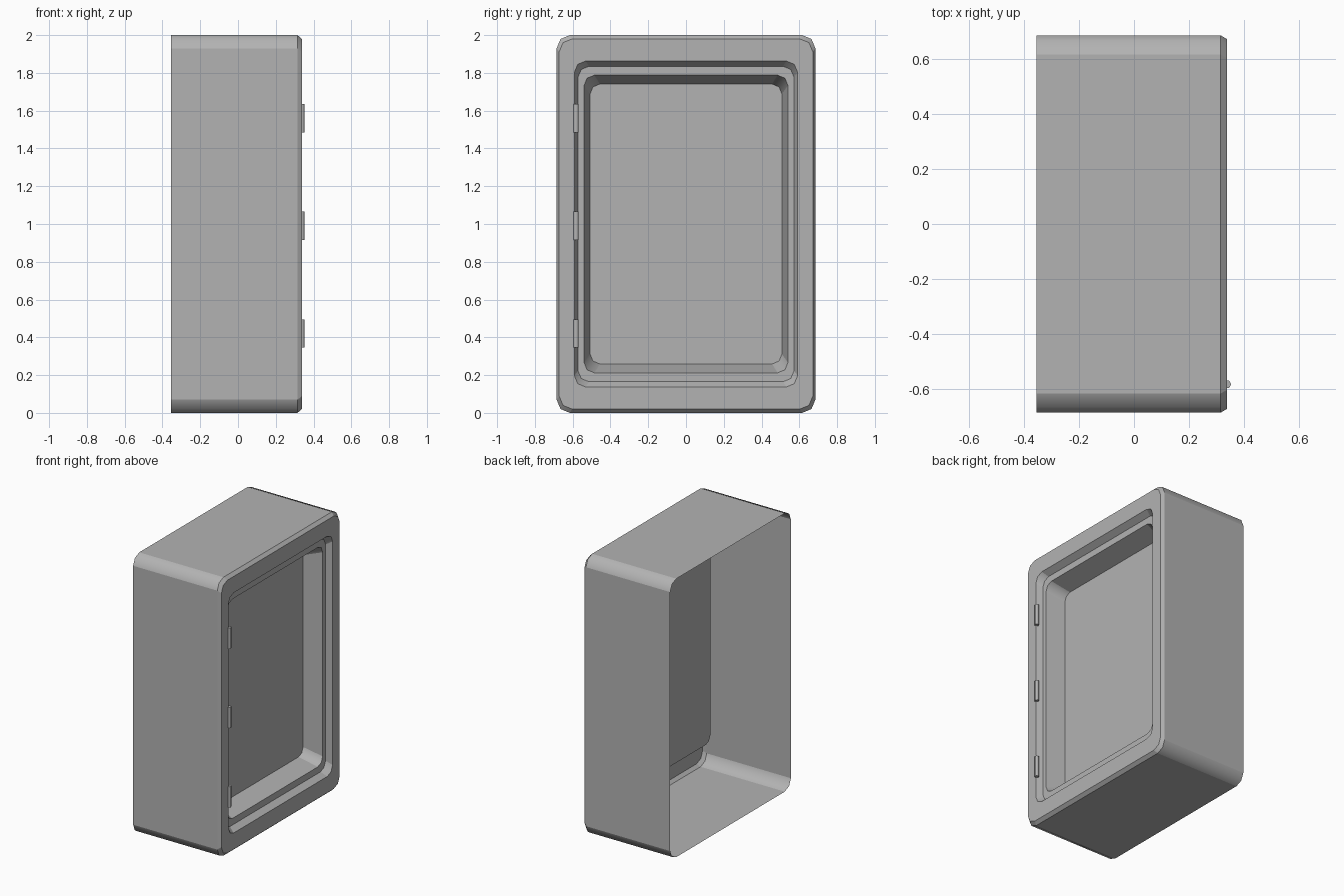
import bpy, bmesh, math
from mathutils import Matrix

if "Cube" in bpy.data.objects:
    bpy.data.objects.remove(bpy.data.objects["Cube"])

HALF_Y, HALF_Z, RADIUS, STEPS = 0.685, 1.0, 0.07, 2

grey = bpy.data.materials.new("mid_grey")
grey.diffuse_color = (0.45, 0.45, 0.45, 1)
grey.use_nodes = True
grey.node_tree.nodes["Principled BSDF"].inputs["Base Color"].default_value = grey.diffuse_color


def outline(scale):
    """Rounded rectangle in (y, z), scaled about the centre of the case."""
    pts = []
    for k, (sy, sz) in enumerate([(1, 1), (-1, 1), (-1, -1), (1, -1)]):
        for i in range(STEPS + 1):
            a = math.pi / 2 * (k + i / STEPS)
            pts.append((scale * (sy * (HALF_Y - RADIUS) + RADIUS * math.cos(a)),
                        1 + scale * (sz * (HALF_Z - RADIUS) + RADIUS * math.sin(a))))
    return pts


def finish(bm, name):
    mesh = bpy.data.meshes.new(name)
    bm.to_mesh(mesh)
    bm.free()
    mesh.materials.append(grey)
    obj = bpy.data.objects.new(name, mesh)
    bpy.context.collection.objects.link(obj)
    return obj


def lofted(name, sections):
    """Thin shell through (x, scale) sections, open at the first, capped at the last."""
    bm = bmesh.new()
    rings = [[bm.verts.new((x, y, z)) for y, z in outline(s)] for x, s in sections]
    n = len(rings[0])
    for a, b in zip(rings, rings[1:]):
        for i in range(n):
            j = (i + 1) % n
            face = bm.faces.new((a[i], a[j], b[j], b[i]))
            # straight sides stay flat, rounded corners are smooth
            face.smooth = i % (STEPS + 1) != STEPS
    bm.faces.new(rings[-1])
    # every step between sections is a crisp edge
    for ring in rings:
        for i in range(n):
            bm.edges.get((ring[i], ring[(i + 1) % n])).smooth = False
    return finish(bm, name)


# Open-backed case: side walls, bevelled rim, stepped rebate and sunken panel
lofted("cabinet_shell", [
    (-0.354, 1.0), (0.315, 1.0), (0.338, 0.98),
    (0.338, 0.863), (0.295, 0.835), (0.295, 0.788), (0.162, 0.741),
])

# Three six-sided hinge barrels along the left edge of the opening
for i, z in enumerate((0.42, 0.99, 1.56)):
    bm = bmesh.new()
    bmesh.ops.create_cone(bm, cap_ends=True, segments=6, radius1=0.015,
                          radius2=0.015, depth=0.15)
    bmesh.ops.rotate(bm, verts=bm.verts, matrix=Matrix.Rotation(math.pi / 2, 3, 'Z'))
    bmesh.ops.translate(bm, verts=bm.verts, vec=(0.338, -0.582, z))
    bm.normal_update()
    for face in bm.faces:
        face.smooth = abs(face.normal.z) < 0.5
    finish(bm, f"hinge_barrel_{i + 1}")
